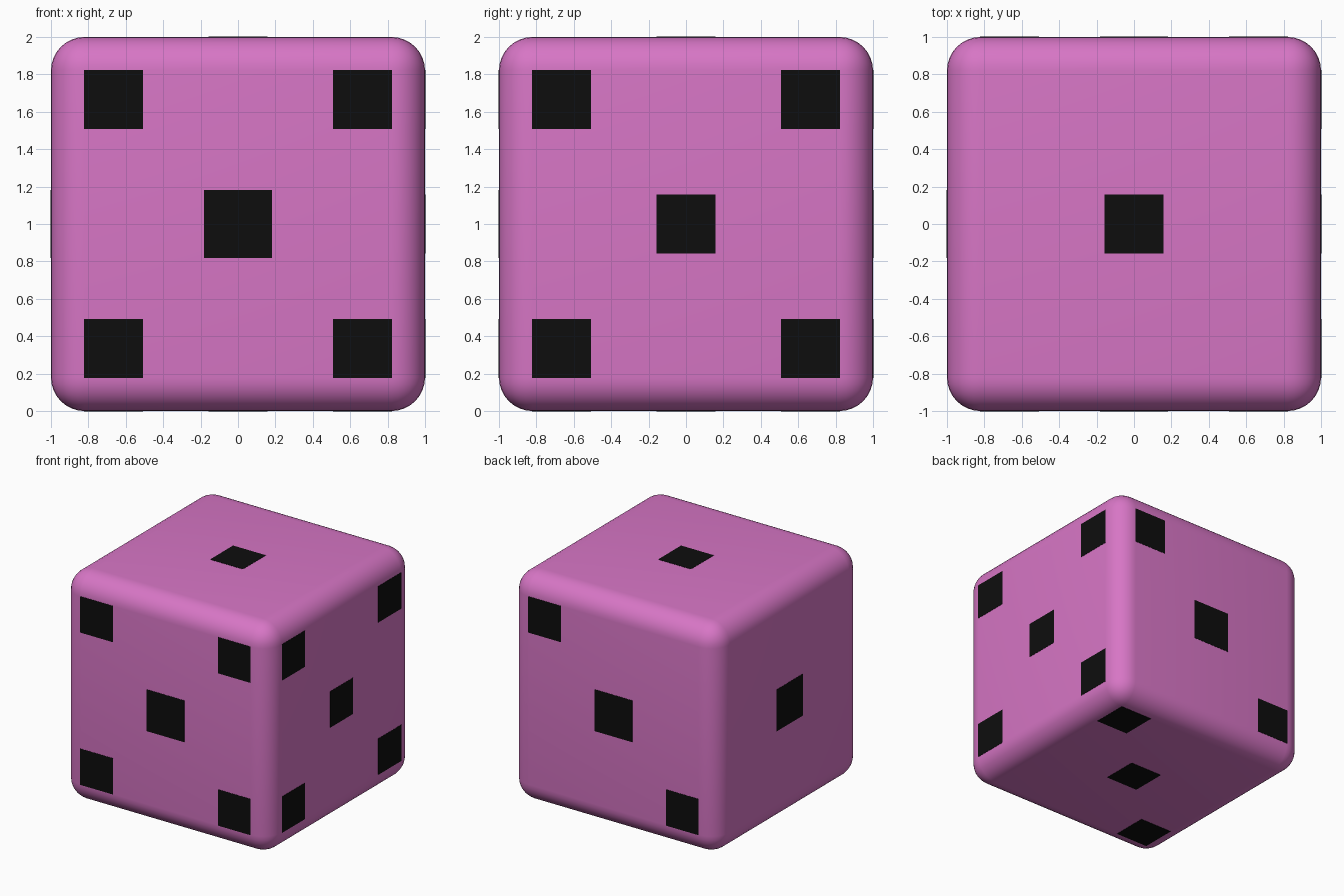
import bpy, bmesh
from math import pi
from mathutils import Matrix, Vector

if "Cube" in bpy.data.objects:
    bpy.data.objects.remove(bpy.data.objects["Cube"])


def material(name, rgb):
    m = bpy.data.materials.new(name)
    m.diffuse_color = (*rgb, 1)
    m.use_nodes = True
    m.node_tree.nodes["Principled BSDF"].inputs["Base Color"].default_value = m.diffuse_color
    return m


pink = material("pink", (0.68, 0.18, 0.56))
black = material("black", (0.004, 0.004, 0.004))

# rounded cube body
bpy.ops.mesh.primitive_cube_add(size=2, location=(0, 0, 1))
body = bpy.context.object
body.name = "die_body"
body.data.materials.append(pink)
bevel = body.modifiers.new("rounding", 'BEVEL')
bevel.width = 0.18
bevel.segments = 8
bpy.ops.object.modifier_apply(modifier=bevel.name)
bpy.ops.object.shade_smooth_by_angle(angle=pi / 6)

# square pips: each face has its outward normal, in-plane axes and pip list
P, S, L = 0.665, 0.158, 0.182   # corner offset, small and large half sizes
X, Y, Z = Vector((1, 0, 0)), Vector((0, 1, 0)), Vector((0, 0, 1))
corners = [(u * P, v * P, S) for u in (-1, 1) for v in (-1, 1)]
faces = {
    "front": (-Y, X, Z, corners + [(0, 0, L)]),
    "right": (X, Y, Z, corners + [(0, 0, S)]),
    "back": (Y, X, Z, [(P, P, S), (0, 0, L), (-P, -P, S)]),
    "left": (-X, Y, Z, [(0, 0, L)]),
    "top": (Z, X, Y, [(0, 0, S)]),
    "bottom": (-Z, X, Y, [(P, P, S), (0, 0, S), (-P, -P, S)]),
}
THICK = 0.004

for name, (n, u, v, pips) in faces.items():
    bm = bmesh.new()
    for a, b, h in pips:
        centre = n + u * a + v * b + Z
        size = Vector([THICK if abs(n[i]) > 0.5 else 2 * h for i in range(3)])
        bmesh.ops.create_cube(bm, size=1, matrix=Matrix.Translation(centre) @ Matrix.Diagonal((*size, 1)))
    mesh = bpy.data.meshes.new(name + "_pips")
    bm.to_mesh(mesh)
    bm.free()
    mesh.materials.append(black)
    bpy.context.collection.objects.link(bpy.data.objects.new(name + "_pips", mesh))
